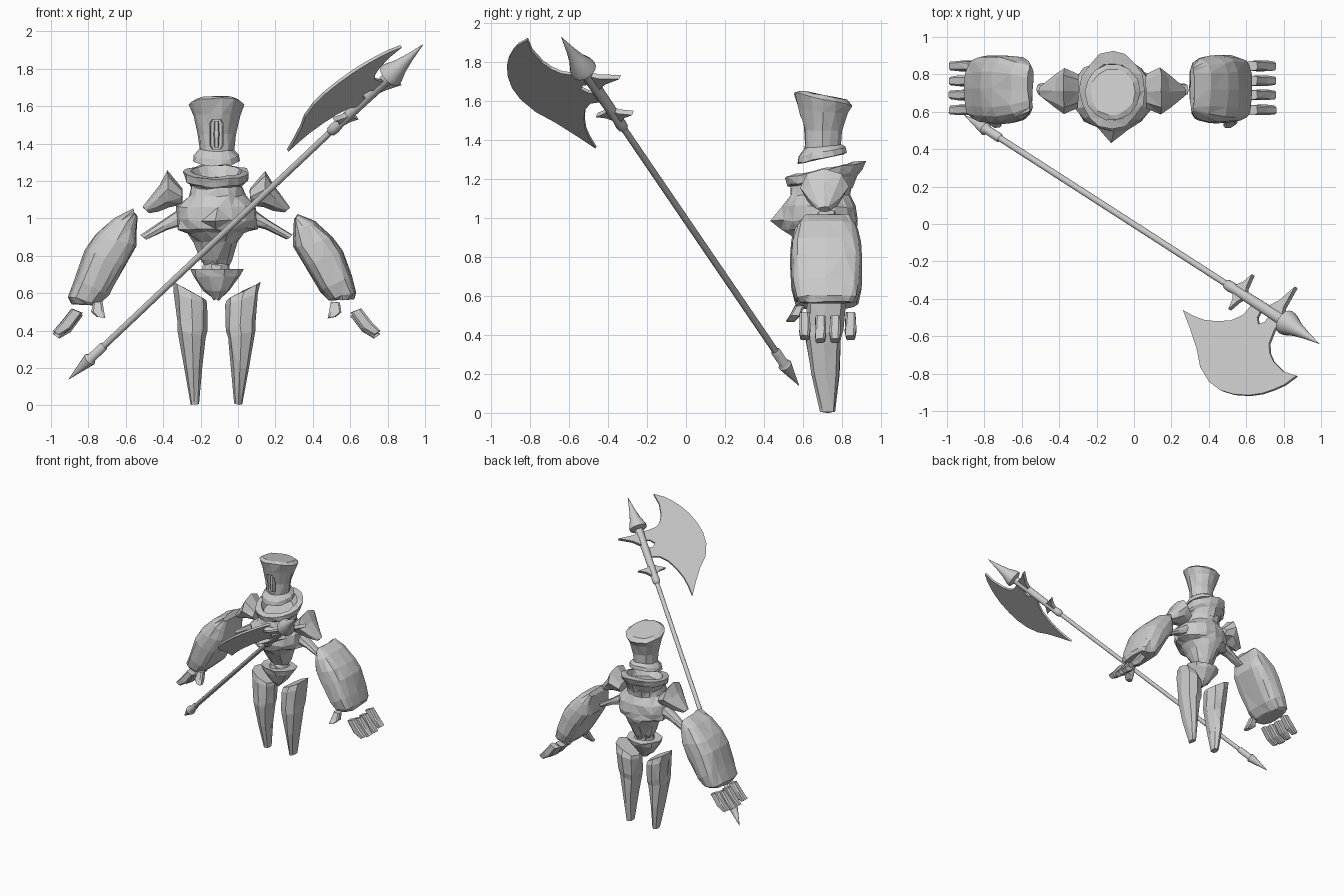
import bpy, bmesh, math, random
from mathutils import Vector, Matrix

random.seed(4)
MID = -0.115                       # symmetry plane of the body
stone = bpy.data.materials.new("grey stone")
stone.diffuse_color = (0.6, 0.6, 0.6, 1)


def finish(name, bm, smooth=False):
    bmesh.ops.recalc_face_normals(bm, faces=bm.faces[:])
    me = bpy.data.meshes.new(name)
    bm.to_mesh(me)
    bm.free()
    ob = bpy.data.objects.new(name, me)
    bpy.context.collection.objects.link(ob)
    me.materials.append(stone)
    if smooth:
        bpy.ops.object.select_all(action='DESELECT')
        ob.select_set(True)
        bpy.context.view_layer.objects.active = ob
        bpy.ops.object.shade_smooth_by_angle(angle=math.radians(40))
    return ob


def skin(bm, rings):
    for a, b in zip(rings, rings[1:]):
        n = len(a)
        for i in range(n):
            bm.faces.new((a[i], a[(i + 1) % n], b[(i + 1) % n], b[i]))
    bm.faces.new(rings[0])
    bm.faces.new(rings[-1])


def loft(name, spec, n=12, p=2.0, jitter=0.006, fn=lambda v: v):
    """Chipped stone through rings: (x0, z0, x1, z1, y centre, y radius, tilt, front push)."""
    bm = bmesh.new()
    rings = []
    for r in spec:
        x0, z0, x1, z1, yc, ry, tilt, push = (tuple(r) + (0, 0))[:8]
        ring = []
        for i in range(n):
            a = 2 * math.pi * (i + (0.5 if p > 3 else 0)) / n
            c, s = math.cos(a), math.sin(a)
            c = math.copysign(abs(c) ** (2 / p), c)
            s = math.copysign(abs(s) ** (2 / p), s)
            y = s * ry - (push if s < -0.95 else 0)
            co = Vector(((x0 + x1) / 2 + c * (x1 - x0) / 2, yc + y,
                         (z0 + z1) / 2 + c * (z1 - z0) / 2 + tilt * y))
            co += Vector([random.uniform(-jitter, jitter) for _ in range(3)])
            ring.append(bm.verts.new(fn(co)))
        rings.append(ring)
    skin(bm, rings)
    bmesh.ops.triangulate(bm, faces=[f for f in bm.faces if len(f.verts) == 4])
    return finish(name, bm)


def stack(rows):
    """Upright rings from (z, x radius, y centre, y radius, tilt, push)."""
    return [(MID - r[1], r[0], MID + r[1], r[0], *r[2:]) for r in rows]


def flip(v):
    return Vector((2 * MID - v.x, v.y, v.z))


def both(name, spec, right=flip, **kw):
    loft("left_" + name, spec, **kw)
    loft("right_" + name, spec, fn=right, **kw)


# head: flared block with a slot in the face
head = loft("head", stack([
    (1.305, .10, .70, .11, .22), (1.31, .125, .70, .13, .22), (1.34, .12, .70, .125, .2),
    (1.37, .093, .70, .095, .1), (1.45, .10, .70, .10, 0), (1.55, .125, .705, .13, -.1),
    (1.61, .148, .705, .153, -.22), (1.63, .12, .705, .125, -.2)]), n=14, jitter=.004)
slot = loft("slot_cutter", [
    (MID - .022, 1.37, MID + .022, 1.37, .57, .075), (MID - .036, 1.39, MID + .036, 1.39, .57, .075),
    (MID - .036, 1.51, MID + .036, 1.51, .57, .075), (MID - .022, 1.53, MID + .022, 1.53, .57, .075)],
    n=8, p=8, jitter=0)
slot.hide_render = True
slot.hide_set(True)
cut = head.modifiers.new("slot", 'BOOLEAN')
cut.operation = 'DIFFERENCE'
cut.object = slot
cut.solver = 'EXACT'
loft("face_ridge", [(MID - .012, 1.38, MID + .012, 1.38, .64, .03),
                    (MID - .016, 1.45, MID + .016, 1.45, .64, .035),
                    (MID - .012, 1.52, MID + .012, 1.52, .64, .03)], n=8, p=4, jitter=0)

# collar: tilted open bowl
loft("collar", stack([
    (1.14, .13, .70, .15, .1), (1.19, .145, .71, .165, .2), (1.205, .17, .71, .19, .2),
    (1.25, .175, .715, .205, .2), (1.255, .135, .71, .15, .2), (1.20, .11, .71, .12, .2)]), n=16)

# torso with a keeled chest
loft("torso", stack([
    (.74, .06, .72, .065), (.78, .08, .72, .09), (.87, .115, .71, .14),
    (.92, .15, .70, .175), (.945, .215, .695, .185, 0, .02), (.99, .22, .69, .195, 0, .06),
    (1.06, .215, .69, .185, 0, .02), (1.12, .15, .69, .16), (1.17, .14, .70, .155)]), n=16, jitter=.008)

# hips: pointed bowl and ball joint
loft("pelvis", stack([
    (.565, .015, .70, .02), (.615, .075, .70, .065), (.69, .13, .71, .11),
    (.725, .143, .71, .12), (.725, .09, .71, .08)]), n=10)
loft("waist_ball", stack([
    (.69, .06, .71, .06), (.72, .078, .71, .078), (.75, .07, .71, .07), (.78, .035, .71, .035)]), n=10)

# legs: tapering shards
both("leg", [
    (-.255, .002, -.21, .008, .727, .035), (-.285, .2, -.195, .2, .715, .07),
    (-.32, .40, -.175, .36, .705, .09), (-.325, .45, -.165, .40, .71, .095),
    (-.34, .60, -.165, .54, .72, .10), (-.35, .66, -.17, .565, .72, .085)], n=8, p=2.6, jitter=.004)

# shoulder pads and upper arm struts
both("shoulder_pad", [
    (-.295, 1.16, -.30, 1.07, .71, .09), (-.375, 1.255, -.37, 1.06, .71, .125),
    (-.42, 1.18, -.42, 1.04, .71, .09), (-.51, 1.06, -.475, 1.03, .71, .03)], n=8, jitter=.004)
both("upper_arm", [
    (-.30, 1.06, -.30, .96, .72, .055), (-.40, .99, -.38, .94, .72, .04),
    (-.52, .91, -.49, .885, .72, .03)], n=8, p=3, jitter=.003)


# forearms: swollen blocks, the right one a little smaller
def right_forearm(v):
    f = flip(v)
    return Vector((.45 + (f.x - .45) * .92 - .022, f.y, .80 + (f.z - .80) * .9))


both("forearm", [
    (-.565, 1.05, -.54, 1.01, .72, .12), (-.66, 1.005, -.537, .93, .72, .158),
    (-.765, .91, -.537, .85, .72, .178), (-.82, .83, -.605, .735, .72, .185),
    (-.875, .68, -.69, .59, .72, .178), (-.905, .58, -.74, .54, .72, .16),
    (-.89, .545, -.76, .535, .72, .14)], right=right_forearm, n=16, p=3.0)

# fingers and thumbs
for i, y in enumerate((.61, .69, .765, .845)):
    d = .012 * (1 if i in (1, 2) else -.3)
    both("finger_%d" % (i + 1), [
        (-.89, .515 - d, -.83, .49 - d, y, .026), (-.945, .445 - d, -.895, .405 - d, y, .03),
        (-.99, .395 - d, -.955, .37 - d, y, .024)], n=8, p=4, jitter=.002)
both("thumb", [(-.775, .55, -.725, .555, .585, .025), (-.785, .50, -.715, .50, .56, .028),
               (-.755, .475, -.71, .467, .535, .022)], n=8, p=4, jitter=.002)

# polearm frame: s runs along the shaft, w towards the blade
base, tip = Vector((-.905, .58, .14)), Vector((.99, -.64, 1.93))
u = (tip - base).normalized()
v = Vector((-.528, -.849, -.016))
v = (v - u * v.dot(u)).normalized()
w = u.cross(v)
frame = Matrix.Translation(base) @ Matrix((u, v, w)).transposed().to_4x4()


def lathe(name, profile, n=16):
    bm = bmesh.new()
    rings = [[bm.verts.new(frame @ Vector((s, r * math.cos(2 * math.pi * i / n),
                                           r * math.sin(2 * math.pi * i / n))))
              for i in range(n)] for s, r in profile]
    skin(bm, rings)
    return finish(name, bm, True)


def plate(name, pts, thick):
    bm = bmesh.new()
    lo, hi = [[bm.verts.new(frame @ Vector((s, t, h))) for s, t in pts] for h in (-thick, thick)]
    skin(bm, [lo, hi])
    return finish(name, bm)


lathe("butt_spike", [(0, .001), (.17, .036), (.185, .024), (.28, .025), (.29, .017)])
lathe("shaft", [(.27, .017), (2.15, .017)])
lathe("head_socket", [(2.12, .017), (2.13, .027), (2.16, .03), (2.2, .026), (2.58, .031), (2.63, .033)])
lathe("spear_point", [(2.59, .03), (2.605, .068), (2.63, .066), (2.69, .042), (2.77, .022), (2.878, .001)])

# axe blade with two tangs and a gap at the shaft
plate("axe_blade", [
    (1.973, .243), (2.06, .238), (2.134, .225), (2.21, .195), (2.289, .15), (2.34, .09), (2.355, .0),
    (2.425, .0), (2.43, .06), (2.46, .088), (2.49, .06), (2.495, .0), (2.57, .0), (2.575, .07),
    (2.592, .143), (2.63, .185), (2.683, .212), (2.778, .228), (2.868, .21), (2.83, .285), (2.785, .338),
    (2.73, .39), (2.663, .435), (2.57, .475), (2.48, .495), (2.385, .49), (2.28, .45),
    (2.194, .378), (2.08, .305)], .008)

# hooked barbs on the socket
plate("rear_barb", [(2.17, 0), (2.29, 0), (2.262, -.04), (2.248, -.118), (2.225, -.06)], .014)
plate("front_barb", [(2.44, 0), (2.58, 0), (2.55, -.06), (2.542, -.187), (2.5, -.08)], .014)
plate("blade_side_barb", [(2.19, 0), (2.29, 0), (2.262, .045), (2.237, .107), (2.225, .05)], .014)
